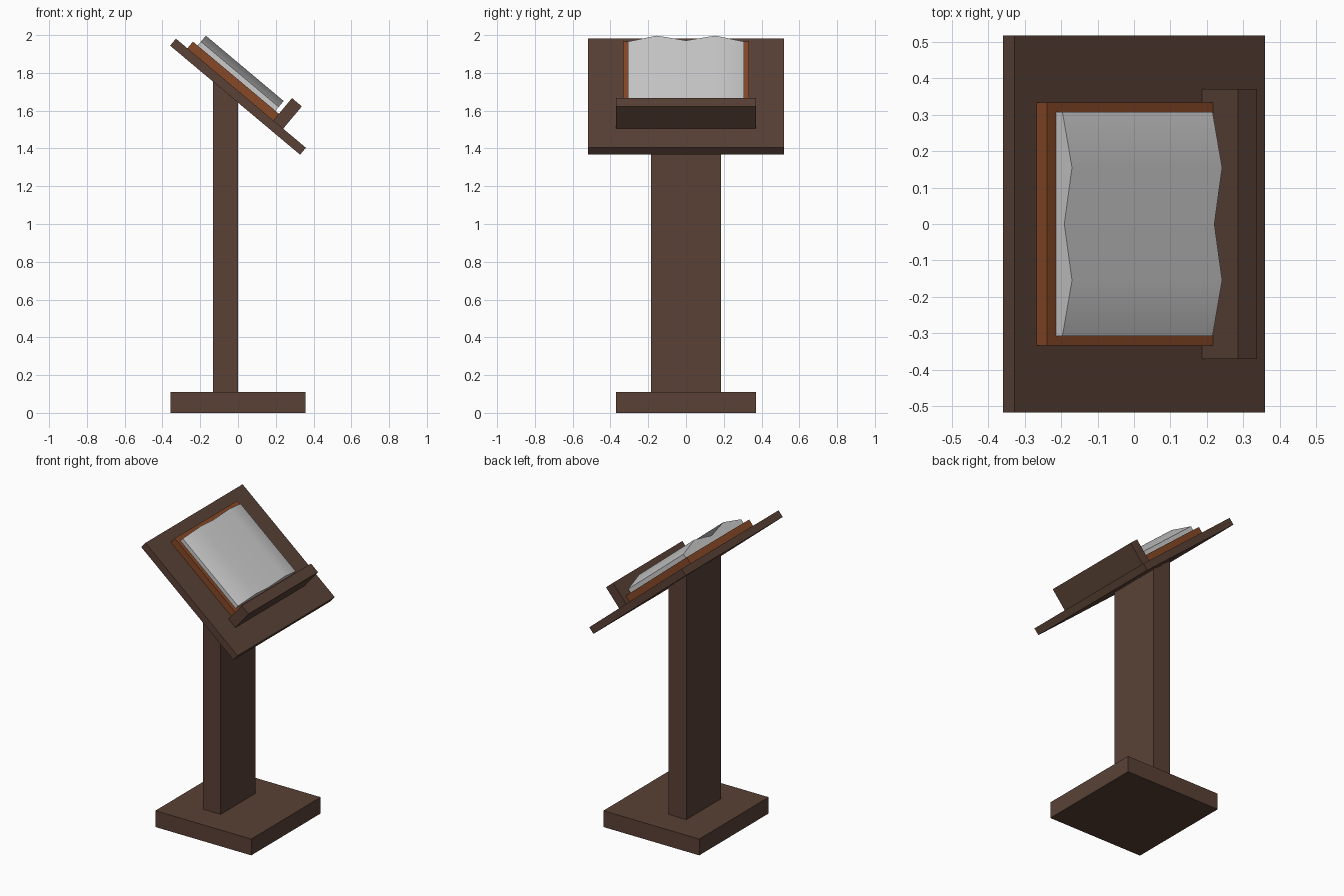
import bpy, bmesh
from math import radians, sin, cos
from mathutils import Matrix, Vector

if "Cube" in bpy.data.objects:
    bpy.data.objects.remove(bpy.data.objects["Cube"])

TILT = radians(40)
# Sloped frame: local x runs down the desk, local z is the desk normal
DESK = Matrix.Translation((0, 0, 1.674)) @ Matrix.Rotation(TILT, 4, 'Y')


def material(name, rgb):
    m = bpy.data.materials.new(name)
    m.diffuse_color = (*rgb, 1)
    m.use_nodes = True
    m.node_tree.nodes["Principled BSDF"].inputs["Base Color"].default_value = m.diffuse_color
    return m


wood = material("dark_wood", (0.10, 0.053, 0.036))
leather = material("leather", (0.24, 0.066, 0.02))


def prism(name, outline, sweep, mat=None, matrix=Matrix()):
    """Extrude a planar outline of 3D points along the sweep vector."""
    bm = bmesh.new()
    face = bm.faces.new([bm.verts.new(p) for p in outline])
    new = bmesh.ops.extrude_face_region(bm, geom=[face])["geom"]
    bmesh.ops.translate(bm, vec=Vector(sweep),
                        verts=[g for g in new if isinstance(g, bmesh.types.BMVert)])
    bmesh.ops.recalc_face_normals(bm, faces=bm.faces)
    mesh = bpy.data.meshes.new(name)
    bm.to_mesh(mesh)
    bm.free()
    obj = bpy.data.objects.new(name, mesh)
    bpy.context.collection.objects.link(obj)
    obj.matrix_world = matrix
    if mat:
        mesh.materials.append(mat)
    return obj


def block(name, x0, x1, half_y, z0, z1, mat, matrix=Matrix()):
    outline = [(x0, -half_y, z0), (x1, -half_y, z0), (x1, -half_y, z1), (x0, -half_y, z1)]
    return prism(name, outline, (0, 2 * half_y, 0), mat, matrix)


# Foot
block("base", -0.358, 0.358, 0.37, 0, 0.11, wood)

# Post, its top cut to the slope of the desk
def under_desk(x):
    return 1.674 - 0.024 / cos(TILT) - x * sin(TILT) / cos(TILT)

prism("post", [(-0.132, -0.185, 0.11), (0, -0.185, 0.11),
               (0, -0.185, under_desk(0)), (-0.132, -0.185, under_desk(-0.132))],
      (0, 0.37, 0), wood)

# Sloped desk and book stop
block("desk_board", -0.449, 0.449, 0.518, -0.024, 0.024, wood, DESK)
block("book_ledge", 0.224, 0.292, 0.37, 0.024, 0.178, wood, DESK)

# Open book: cover and curved page block
block("book_cover", -0.37, 0.224, 0.333, 0.024, 0.07, leather, DESK)
page_profile = [(-0.308, 0.07), (0.308, 0.07), (0.308, 0.097), (0.155, 0.138),
                (0, 0.105), (-0.155, 0.138), (-0.308, 0.097)]
pages = prism("book_pages", [(-0.338, y, z) for y, z in page_profile], (0.538, 0, 0),
              matrix=DESK)
bpy.context.view_layer.objects.active = pages
pages.select_set(True)
bpy.ops.object.shade_smooth_by_angle(angle=radians(35))
